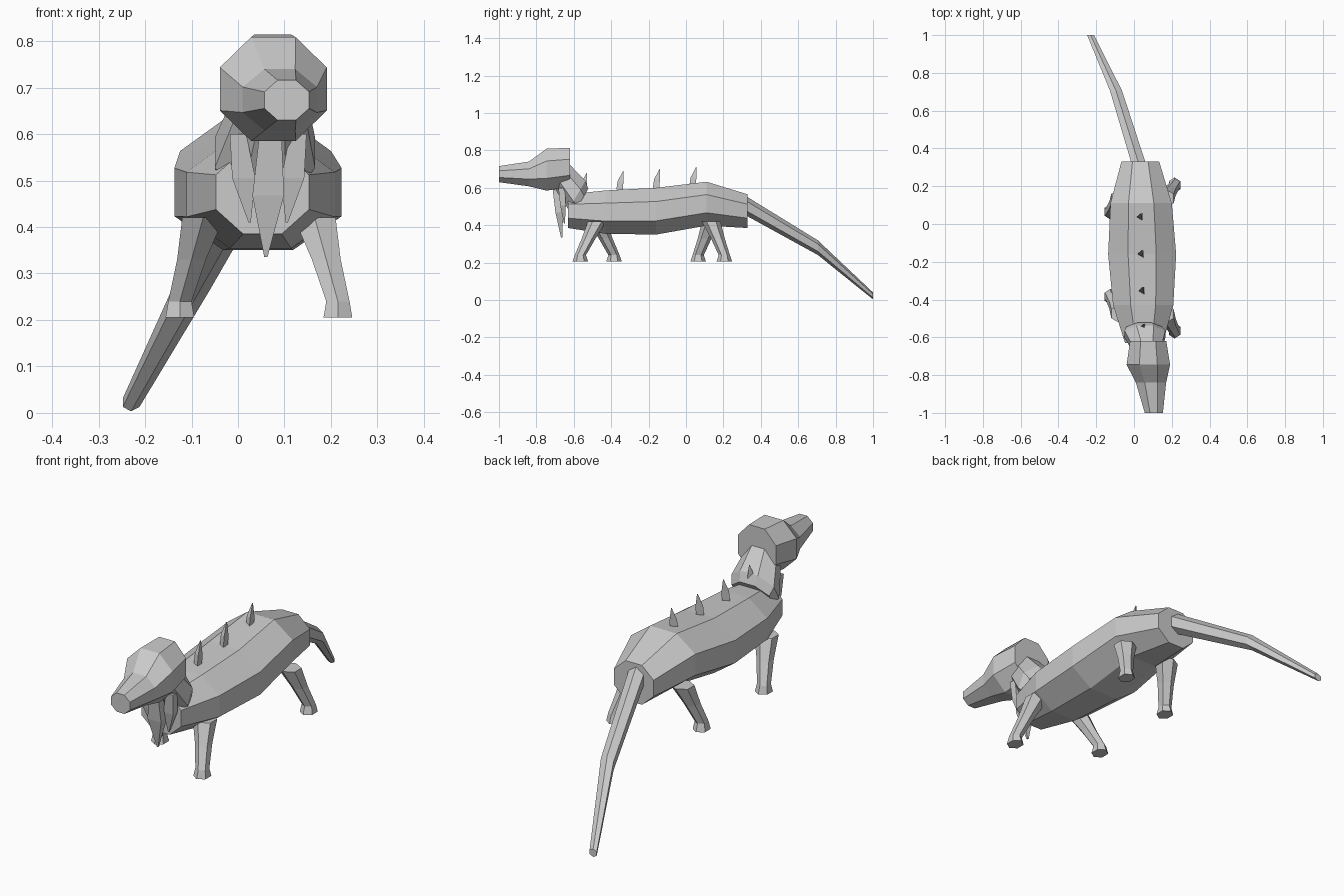
import bpy
import bmesh
from math import sin, cos, pi, radians
from mathutils import Vector

cube = bpy.data.objects.get("Cube")
if cube:
    bpy.data.objects.remove(cube, do_unlink=True)

# Single flat colour
shade = .6
grey = bpy.data.materials.new("stone_grey")
grey.use_nodes = True
grey.diffuse_color = (shade, shade, shade, 1)
shader = grey.node_tree.nodes["Principled BSDF"]
shader.inputs["Base Color"].default_value = grey.diffuse_color


def ring(bm, center, half_width, half_height, sides, tilt):
    """Polygon with flat sides; tilt leans its upper edge towards the back."""
    up = Vector((0, sin(radians(tilt)), cos(radians(tilt))))
    across = Vector((1, 0, 0))
    corner = 1 / cos(pi / sides)
    verts = []
    for index in range(sides):
        angle = 2 * pi * (index + .5) / sides
        offset = across * half_width * cos(angle) + up * half_height * sin(angle)
        verts.append(bm.verts.new(Vector(center) + offset * corner))
    return verts


def loft(name, sections, sides=8, tilt=0):
    """Capped tube through sections of (center, half width, half height)."""
    bm = bmesh.new()
    loops = []
    for center, half_width, half_height in sections:
        loops.append(ring(bm, center, half_width, half_height, sides, tilt))
    for near, far in zip(loops, loops[1:]):
        for index in range(sides):
            following = (index + 1) % sides
            bm.faces.new((near[index], near[following], far[following], far[index]))
    bm.faces.new(loops[0])
    bm.faces.new(loops[-1])
    bmesh.ops.recalc_face_normals(bm, faces=bm.faces)
    mesh = bpy.data.meshes.new(name)
    bm.to_mesh(mesh)
    bm.free()
    mesh.materials.append(grey)
    part = bpy.data.objects.new(name, mesh)
    bpy.context.collection.objects.link(part)


# Trunk: swells between chest and rump, with raised hips
chest, rump = -.63, .33
trunk = []
for y, z in ((chest, .475), (-.43, .47), (-.16, .475), (.11, .515), (rump, .475)):
    along = (y - chest) / (rump - chest)
    bulge = max(0, sin(pi * along)) ** .6
    center = (.04 - .02 * y, y, z)
    trunk.append((center, .1 + .08 * bulge, .09 + .035 * bulge))
loft("body", trunk)

# Head with tapered snout
loft("head", [
    ((.105, -1, .673), .048, .043),
    ((.09, -.84, .674), .08, .066),
    ((.076, -.745, .697), .115, .112),
    ((.075, -.62, .71), .096, .104),
])

# Neck, leaning forward into the head
loft("neck", [
    ((.07, -.665, .665), .075, .075),
    ((.058, -.583, .56), .108, .09),
    ((.055, -.56, .53), .095, .075),
], tilt=30)

# Tail, drooping and swinging to the right
loft("tail", [
    ((.028, .31, .51), .038, .045),
    ((-.095, .705, .28), .032, .034),
    ((-.23, 1, .022), .018, .016),
], sides=6)

# Legs: each pair strides in opposite directions
middle = .045
for end, hip_y, stride in (("front", -.475, -.09), ("back", .135, .07)):
    for label, side in (("left", 1), ("right", -1)):
        hip = Vector((middle + side * .12, hip_y, .42))
        ankle = Vector((middle + side * .17, hip_y + side * stride, .24))
        knee = hip.lerp(ankle, .5)
        sole = ankle - Vector((0, 0, .035))
        loft(f"{end}_{label}_leg", [
            (hip, .045, .043),
            (knee, .031, .032),
            (ankle, .025, .026),
            (sole, .031, .036),
        ], sides=6, tilt=90)

# Spines evenly spaced along the back, curving backwards
for index in range(4):
    base = Vector((.035 + .005 * index, .035 - .195 * index, .61 - .01 * index))
    bend = base + Vector((0, .005, .045))
    tip = base + Vector((0, .02, .1))
    loft(f"back_spine_{index + 1}", [
        (base, .01, .01),
        (bend, .009, .009),
        (tip, .001, .001),
    ], sides=3, tilt=90)


def barbel(name, root, tip, radius):
    """Hanging spike, widest halfway down."""
    belly = root.lerp(tip, .5)
    loft(name, [
        (root, radius * .7, radius * .7),
        (belly, radius, radius * .6),
        (tip, radius * .1, radius * .1),
    ], sides=4, tilt=90)


# Throat barbels: a long middle one and a shorter pair
barbel("throat_barbel_middle", Vector((.07, -.69, .6)), Vector((.06, -.665, .335)), .034)
for label, side in (("left", 1), ("right", -1)):
    root = Vector((.065 + side * .065, -.665, .6))
    tip = Vector((.065 + side * .04, -.65, .41))
    barbel(f"throat_barbel_{label}", root, tip, .025)
